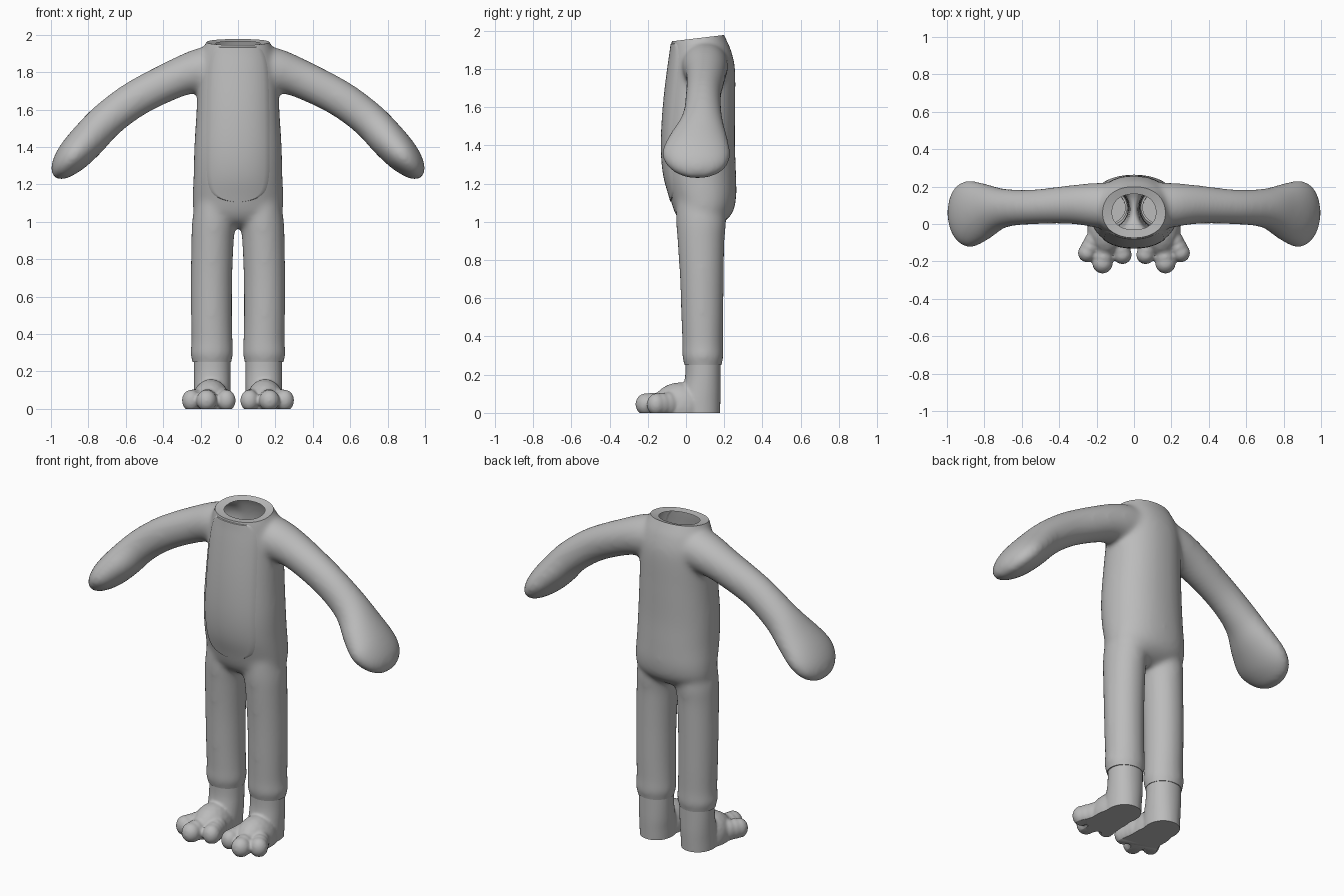
import bpy, bmesh, math
from mathutils import Vector
from mathutils.bvhtree import BVHTree

if "Cube" in bpy.data.objects:
    bpy.data.objects.remove(bpy.data.objects["Cube"])

grey = bpy.data.materials.new("plain grey")
grey.diffuse_color = (0.5, 0.5, 0.5, 1)
grey.use_nodes = True
grey.node_tree.nodes["Principled BSDF"].inputs["Base Color"].default_value = grey.diffuse_color


def spline(rows, steps=5):
    """Smoothly resample a list of equal-length tuples."""
    out = []
    for i in range(len(rows) - 1):
        a, b, c, d = (rows[max(i - 1, 0)], rows[i], rows[i + 1], rows[min(i + 2, len(rows) - 1)])
        for s in range(steps):
            t = s / steps
            out.append([0.5 * (2 * q + (r - p) * t + (2 * p - 5 * q + 4 * r - w) * t * t
                               + (3 * q - p - 3 * r + w) * t ** 3) for p, q, r, w in zip(a, b, c, d)])
    return out + [list(rows[-1])]


def loft(bm, rings, n=32, power=2.0):
    """Closed tube through rings of (centre, half axis, half axis)."""
    prev, first = None, None
    e = 2 / power
    for c, u, v in rings:
        ring = []
        for k in range(n):
            co, si = math.cos(k * math.tau / n), math.sin(k * math.tau / n)
            ring.append(bm.verts.new(c + u * math.copysign(abs(co) ** e, co)
                                     + v * math.copysign(abs(si) ** e, si)))
        if prev:
            for k in range(n):
                bm.faces.new((prev[k], prev[(k + 1) % n], ring[(k + 1) % n], ring[k]))
        else:
            first = ring
        prev = ring
    bm.faces.new(first[::-1])
    bm.faces.new(prev)


def upright(bm, rows, power=2.0):
    """Vertical loft; rows are (z, xmin, xmax, ymin, ymax)."""
    loft(bm, [(Vector(((a + b) / 2, (c + d) / 2, z)), Vector(((b - a) / 2, 0, 0)),
               Vector((0, (d - c) / 2, 0))) for z, a, b, c, d in spline(rows)], power=power)


def blob(bm, centre, radii):
    made = bmesh.ops.create_icosphere(bm, subdivisions=3, radius=1)["verts"]
    for v in made:
        v.co = Vector(centre) + Vector([v.co[i] * radii[i] for i in range(3)])


def make_object(name, bm):
    mesh = bpy.data.meshes.new(name)
    bm.normal_update()
    bm.to_mesh(mesh)
    bm.free()
    mesh.materials.append(grey)
    obj = bpy.data.objects.new(name, mesh)
    bpy.context.collection.objects.link(obj)
    mesh.polygons.foreach_set("use_smooth", [True] * len(mesh.polygons))
    return obj


def blend(bm, voxel, rounds):
    """Fuse overlapping solids into one smooth skin and return it as bmesh."""
    bmesh.ops.recalc_face_normals(bm, faces=bm.faces)
    obj = make_object("blend", bm)
    rem = obj.modifiers.new("fuse", 'REMESH')
    rem.mode, rem.voxel_size = 'VOXEL', voxel
    smooth = obj.modifiers.new("soften", 'SMOOTH')
    smooth.factor, smooth.iterations = 0.5, rounds
    result = bmesh.new()
    result.from_object(obj, bpy.context.evaluated_depsgraph_get())
    bpy.data.objects.remove(obj)
    return result


def cut(bm, point, normal):
    """Remove what lies beyond the plane; return the new open edges."""
    r = bmesh.ops.bisect_plane(bm, geom=bm.verts[:] + bm.edges[:] + bm.faces[:], dist=1e-5,
                               plane_co=point, plane_no=normal, clear_outer=True)
    return [g for g in r["geom_cut"] if isinstance(g, bmesh.types.BMEdge)]


def lip(bm, edges, centre, scale, drop=0.0):
    """Turn an open edge inwards."""
    r = bmesh.ops.extrude_edge_only(bm, edges=edges)
    for v in r["geom"]:
        if isinstance(v, bmesh.types.BMVert):
            v.co = centre + (v.co - centre) * scale
            v.co.z += drop


# body suit: torso, arms and legs
bm = bmesh.new()
torso = [(2.06, .13, -.04, .17), (2.0, .15, -.06, .19), (1.95, .175, -.075, .213), (1.9, .195, -.08, .235),
         (1.8, .212, -.095, .257), (1.6, .222, -.118, .258), (1.4, .234, -.128, .257),
         (1.25, .238, -.117, .262), (1.13, .242, -.085, .263), (1.05, .236, -.06, .245),
         (1.0, .2, -.025, .2), (.97, .13, .03, .14)]
upright(bm, [(z, -w, w, a, b) for z, w, a, b in torso], 2.2)

arm = spline([(.08, 1.83, .12, -.03, .22), (.2, 1.81, .118, -.02, .22), (.335, 1.765, .103, 0, .208),
              (.545, 1.66, .098, -.002, .184), (.70, 1.545, .097, -.022, .19), (.80, 1.44, .098, -.09, .216),
              (.87, 1.365, .092, -.125, .232), (.92, 1.31, .077, -.108, .222), (.955, 1.265, .053, -.06, .18),
              (.975, 1.236, .02, .01, .11)])
for side in (-1, 1):
    rings = []
    for i, (x, z, h, y0, y1) in enumerate(arm):
        p, q = arm[max(i - 1, 0)], arm[min(i + 1, len(arm) - 1)]
        across = Vector((side * (p[1] - q[1]), 0, q[0] - p[0])).normalized()
        rings.append((Vector((side * x, (y0 + y1) / 2, z)), across * h, Vector((0, (y1 - y0) / 2, 0))))
    loft(bm, rings)

leg = [(1.1, .03, .23, -.05, .2), (1.0, .014, .246, -.052, .21), (.9, .022, .25, -.045, .202),
       (.7, .03, .253, -.032, .198), (.5, .031, .252, -.025, .196), (.36, .028, .25, -.02, .194),
       (.29, .025, .255, -.02, .196), (.25, .036, .243, -.008, .186), (.2, .04, .24, 0, .18)]
for side in (-1, 1):
    upright(bm, [(z, side * a, side * b, c, d) for z, a, b, c, d in leg])

bm = blend(bm, 0.012, 22)
lip(bm, cut(bm, Vector((0, .07, 1.962)), Vector((0, -.12, 1))), Vector((0, .07, 1.962)), 0.7, -0.008)
hems = cut(bm, Vector((0, 0, .25)), Vector((0, 0, -1)))
for side in (-1, 1):
    lip(bm, [e for e in hems if e.verts[0].co.x * side > 0], Vector((side * .14, .09, .25)), 0.9)
skin = BVHTree.FromBMesh(bm)
make_object("body_suit", bm)

# belly panel laid over the chest
bm = bmesh.new()
rows = spline([(1.936, .112), (1.9, .145), (1.8, .168), (1.6, .176), (1.4, .178), (1.25, .175),
               (1.17, .155), (1.135, .12), (1.115, .07), (1.105, .01)], 4)
cols = 20
grid = []
for j, (z, w) in enumerate(rows):
    line = []
    for i in range(cols + 1):
        x = w * (2 * i / cols - 1)
        hit = skin.ray_cast(Vector((x, -1, z)), Vector((0, 1, 0)))[0]
        border = i in (0, cols) or j in (0, len(rows) - 1)
        line.append(bm.verts.new((x, (hit.y if hit else -.07) + (.004 if border else -.005), z)))
    grid.append(line)
for a, b in zip(grid, grid[1:]):
    for i in range(cols):
        bm.faces.new((a[i], b[i], b[i + 1], a[i + 1]))
make_object("belly_panel", bm)

# feet with three toes each, flat soles, open ankles
bm = bmesh.new()
upright(bm, [(.32, .04, .236, -.004, .182), (.2, .04, .236, -.004, .182), (.12, .04, .236, -.02, .182),
             (.05, .042, .236, -.04, .18), (-.05, .045, .235, -.04, .176)], 2.1)
blob(bm, (.145, -.03, .03), (.105, .15, .13))
for x, y, tip_x, tip_y, r in ((.08, -.08, .062, -.165, .05), (.155, -.1, .168, -.21, .055),
                              (.2, -.06, .25, -.155, .05)):
    for t in (0, .35, .7, 1):
        blob(bm, (x + (tip_x - x) * t, y + (tip_y - y) * t, .045), (r, r, .068 - .01 * t))
bm = blend(bm, 0.008, 6)
sole = cut(bm, Vector((0, 0, 0)), Vector((0, 0, -1)))
bmesh.ops.holes_fill(bm, edges=sole, sides=0)
cut(bm, Vector((0, 0, .262)), Vector((0, 0, 1)))
foot = make_object("feet", bm)
foot.modifiers.new("other_foot", 'MIRROR').use_mirror_merge = False

for obj in bpy.context.collection.objects:
    bpy.context.view_layer.objects.active = obj
    obj.select_set(True)
bpy.ops.object.shade_smooth_by_angle(angle=math.radians(40))
